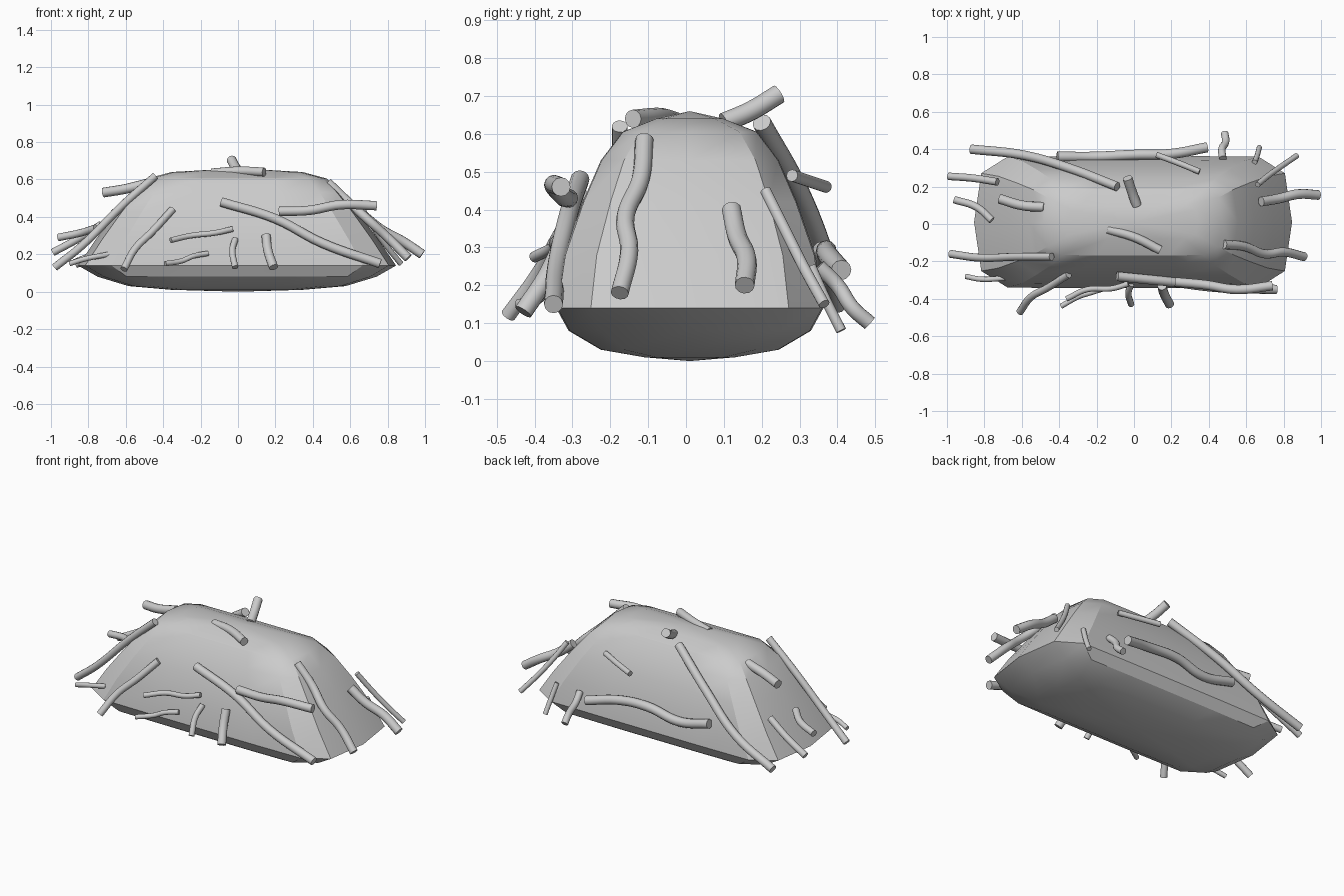
import bpy, bmesh
from mathutils import Vector

if "Cube" in bpy.data.objects:
    bpy.data.objects.remove(bpy.data.objects["Cube"])

# Mound: chamfered outline lofted through (z, half length, half width) rings
OUTLINE = [(1, 0), (.955, .74), (.79, .99), (.4, 1), (0, 1)]
RINGS = [(.01, .35, .12), (.03, .58, .235), (.08, .745, .32), (.14, .85, .353),
         (.28, .755, .332), (.42, .65, .283), (.53, .56, .235),
         (.605, .48, .178), (.64, .35, .09)]


def smooth(ob, angle):
    bpy.ops.object.select_all(action='DESELECT')
    ob.select_set(True)
    bpy.context.view_layer.objects.active = ob
    bpy.ops.object.shade_smooth_by_angle(angle=angle)


def make_mound():
    q = OUTLINE
    loop = (q + [(-x, y) for x, y in reversed(q[:-1])]
            + [(-x, -y) for x, y in q[1:]]
            + [(x, -y) for x, y in reversed(q[1:-1])])
    n = len(loop)
    bm = bmesh.new()
    rings = [[bm.verts.new((x * a - .005, y * b + .01, z)) for x, y in loop]
             for z, a, b in RINGS]
    for lo, hi in zip(rings, rings[1:]):
        for i in range(n):
            j = (i + 1) % n
            bm.faces.new((lo[i], lo[j], hi[j], hi[i]))
    # shallow keel below and ridge on top
    for ring, z in ((rings[0], .0), (rings[-1], .66)):
        tip = bm.verts.new((0, .01, z))
        for i in range(n):
            bm.faces.new((ring[i], ring[(i + 1) % n], tip))
    bmesh.ops.recalc_face_normals(bm, faces=bm.faces)
    me = bpy.data.meshes.new("mound")
    bm.to_mesh(me)
    bm.free()
    ob = bpy.data.objects.new("mound", me)
    bpy.context.collection.objects.link(ob)
    smooth(ob, .52)


def stick(name, r, *pts):
    cu = bpy.data.curves.new(name, 'CURVE')
    cu.dimensions = '3D'
    cu.bevel_depth = r
    cu.bevel_resolution = 4
    cu.resolution_u = 6
    cu.use_fill_caps = True
    sp = cu.splines.new('BEZIER')
    sp.bezier_points.add(len(pts) - 1)
    for bp, p in zip(sp.bezier_points, pts):
        bp.co = Vector(p)
        bp.handle_left_type = bp.handle_right_type = 'AUTO'
    tmp = bpy.data.objects.new(name + "_curve", cu)
    bpy.context.collection.objects.link(tmp)
    bpy.context.view_layer.update()
    dg = bpy.context.evaluated_depsgraph_get()
    me = bpy.data.meshes.new_from_object(tmp.evaluated_get(dg))
    bpy.data.objects.remove(tmp)
    ob = bpy.data.objects.new(name, me)
    bpy.context.collection.objects.link(ob)
    smooth(ob, .7)


make_mound()

# Sticks on the front
stick("front_stick_a", .02, (-.61, -.47, .12), (-.55, -.39, .23), (-.46, -.34, .32), (-.35, -.27, .44))
stick("front_stick_b", .014, (-.39, -.44, .15), (-.3, -.39, .165), (-.24, -.37, .19), (-.16, -.345, .205))
stick("front_stick_c", .015, (-.36, -.40, .275), (-.25, -.35, .3), (-.12, -.345, .315), (-.03, -.32, .335))
stick("front_stick_d", .025, (-.09, -.28, .48), (.2, -.31, .39), (.45, -.34, .26), (.76, -.35, .15))
stick("front_stick_e", .025, (.22, -.31, .43), (.38, -.325, .435), (.55, -.35, .465), (.74, -.33, .46))
stick("front_stick_f", .017, (-.015, -.32, .28), (-.03, -.37, .22), (-.015, -.43, .13))
stick("front_stick_g", .025, (.15, -.33, .3), (.16, -.37, .22), (.19, -.43, .13))

# Sticks on the right end
stick("right_stick_a", .024, (.48, -.11, .585), (.59, -.12, .48), (.7, -.16, .38), (.8, -.15, .29), (.91, -.175, .18))
stick("right_stick_b", .026, (.68, .12, .4), (.77, .135, .33), (.88, .16, .27), (.985, .155, .2))
stick("right_stick_c", .015, (.66, .21, .45), (.72, .26, .35), (.79, .31, .25), (.87, .365, .15))
stick("right_stick_d", .014, (.645, .33, .25), (.66, .37, .16), (.67, .41, .08))

# Sticks on the back
stick("back_stick_a", .02, (.475, .35, .25), (.47, .40, .2), (.49, .44, .14), (.485, .485, .1))
stick("back_stick_b", .016, (.12, .37, .46), (.24, .325, .475), (.35, .28, .49))
stick("back_stick_c", .027, (-.41, .36, .29), (-.2, .36, .25), (0, .37, .29), (.2, .375, .28), (.39, .41, .24))
stick("back_stick_d", .025, (-.87, .40, .15), (-.6, .37, .27), (-.35, .30, .45), (-.09, .2, .63))

# Sticks on the left end
stick("left_stick_a", .021, (-.98, -.16, .13), (-.83, -.18, .25), (-.62, -.175, .46), (-.44, -.175, .62))
stick("left_stick_b", .014, (-.9, -.28, .15), (-.82, -.295, .175), (-.69, -.29, .2))
stick("left_stick_c", .02, (-.99, .255, .21), (-.86, .245, .28), (-.73, .225, .36))
stick("left_stick_d", .02, (-.96, .13, .29), (-.84, .09, .315), (-.76, .02, .34))
stick("left_stick_e", .026, (-.72, .135, .53), (-.6, .1, .55), (-.48, .09, .58))

# Sticks on the top
stick("top_stick_a", .026, (-.035, .245, .705), (-.01, .17, .66), (.015, .1, .63))
stick("top_stick_b", .024, (-.14, -.03, .635), (0, -.07, .645), (.14, -.14, .64))
